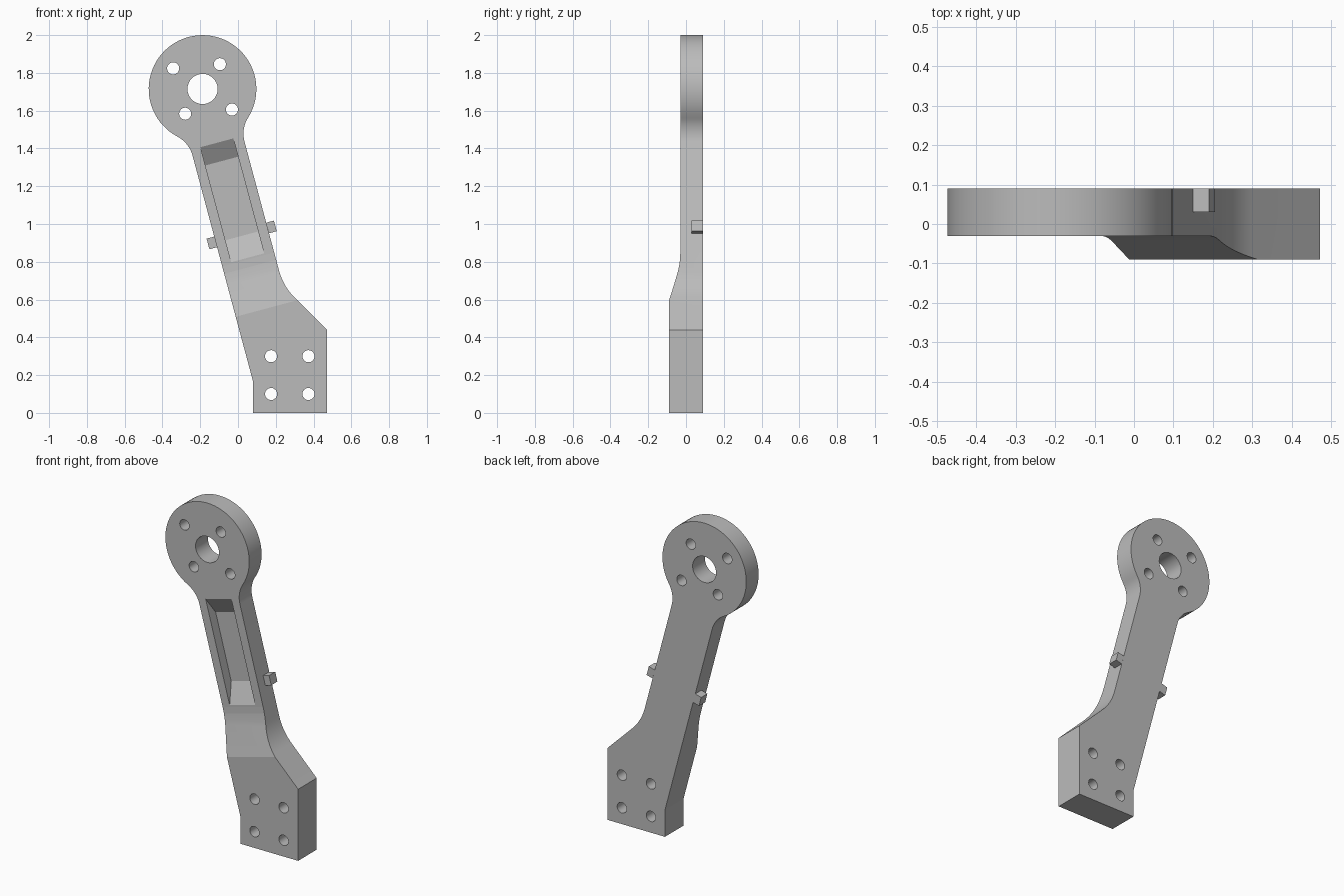
import bpy, bmesh
from math import sin, cos, pi, radians, atan2, sqrt
from mathutils import Vector

if "Cube" in bpy.data.objects:
    bpy.data.objects.remove(bpy.data.objects["Cube"])

TILT = radians(15)
BACK, FRONT, BASE_FRONT = 0.09, -0.03, -0.09
MID, HALF = 0.2625, 0.1425          # arm centre line and half width
HEAD_V, HEAD_R, NECK_R = 1.705, 0.285, 0.16

grey = bpy.data.materials.new("light grey")
grey.use_nodes = True
COLOUR = (0.5, 0.5, 0.5, 1)
grey.diffuse_color = COLOUR
grey.node_tree.nodes["Principled BSDF"].inputs["Base Color"].default_value = COLOUR


def tilted(u, y, v):
    """Point across the arm (u), in depth (y) and along the arm (v)."""
    return Vector((u * cos(TILT) - v * sin(TILT), y, u * sin(TILT) + v * cos(TILT)))


def arc(cu, cv, r, a, b, n):
    return [(cu + r * cos(a + (b - a) * i / n), cv + r * sin(a + (b - a) * i / n))
            for i in range(n + 1)]


def solid(name, prisms):
    """Object made of prisms, each a polygon swept along a vector."""
    bm = bmesh.new()
    for points, sweep in prisms:
        face = bm.faces.new([bm.verts.new(p) for p in points])
        new = bmesh.ops.extrude_face_region(bm, geom=[face])["geom"]
        bmesh.ops.translate(bm, vec=sweep,
                            verts=[g for g in new if isinstance(g, bmesh.types.BMVert)])
    bmesh.ops.recalc_face_normals(bm, faces=bm.faces)
    mesh = bpy.data.meshes.new(name)
    bm.to_mesh(mesh)
    bm.free()
    mesh.materials.append(grey)
    obj = bpy.data.objects.new(name, mesh)
    bpy.context.collection.objects.link(obj)
    return obj


def cut(target, cutter):
    cutter.hide_render = True
    mod = target.modifiers.new("cut", "BOOLEAN")
    mod.operation, mod.solver, mod.object = "DIFFERENCE", "EXACT", cutter
    bpy.context.view_layer.objects.active = target
    bpy.ops.object.modifier_apply(modifier=mod.name)
    bpy.data.objects.remove(cutter)


# Outline: base plate, elbow fillet, neck fillets and round head
drop = sqrt((HEAD_R + NECK_R) ** 2 - (HALF + NECK_R) ** 2)
lean = atan2(drop, HALF + NECK_R)
neck = arc(MID + HALF + NECK_R, HEAD_V - drop, NECK_R, pi, pi - lean, 10)
head = arc(MID, HEAD_V, HEAD_R, -lean, pi + lean, 56)
left_neck = [(2 * MID - u, v) for u, v in reversed(neck)]
upper = [tilted(u, BACK, v) for u, v in neck + head[1:-1] + left_neck]

a, b, c = Vector((0.30, 0.61)), Vector((0.239, 0.671)), Vector((0.216, 0.758))
elbow = [a * (1 - t) ** 2 + b * 2 * t * (1 - t) + c * t * t
         for t in [i / 10 for i in range(11)]]
lower = [(0.08, 0), (0.472, 0), (0.472, 0.44)] + [tuple(p) for p in elbow]
outline = [Vector((x, BACK, z)) for x, z in lower] + upper + [Vector((0.08, BACK, 0.165))]
arm = solid("motor_arm", [(outline, Vector((0, BASE_FRONT - BACK, 0)))])

# Thin the arm above the base, with a ramp easing into the flat
ramp = [(BASE_FRONT, 0.495), (-0.042, 0.67), (-0.036, 0.70), (-0.032, 0.73),
        (FRONT, 0.77), (FRONT, 2.3), (-0.3, 2.3), (-0.3, 0.495)]
across = tilted(2, 0, 0)
cut(arm, solid("ramp_cutter", [([tilted(-0.7, y, v) for y, v in ramp], across)]))

# Groove with sloping ends along the arm
groove = [(FRONT, 0.78), (0.03, 0.90), (0.03, 1.31), (FRONT, 1.41), (-0.2, 1.41), (-0.2, 0.78)]
cut(arm, solid("groove_cutter", [([tilted(0.172, y, v) for y, v in groove],
                                  tilted(0.18, 0, 0))]))

# Shaft hole, crossed head bolt holes and base bolt holes
hub = tilted(MID, 0, HEAD_V)
holes = [(hub.x, hub.z, 0.08)]
for angle, reach in ((145, 0.19), (325, 0.19), (55, 0.16), (235, 0.16)):
    t = radians(angle)
    holes.append((hub.x + reach * cos(t), hub.z + reach * sin(t), 0.032))
holes += [(x, z, 0.032) for x in (0.175, 0.373) for z in (0.10, 0.30)]
cut(arm, solid("hole_cutter", [
    ([Vector((x, -0.4, z)) for x, z in arc(cx, cz, r, 0, 2 * pi, 32)[:-1]], Vector((0, 0.8, 0)))
    for cx, cz, r in holes]))

# Small tabs on both edges of the arm
for name, u in (("left_tab", MID + HALF), ("right_tab", MID - HALF - 0.042)):
    corners = [(u, 0.876), (u + 0.042, 0.876), (u + 0.042, 0.934), (u, 0.934)]
    solid(name, [([tilted(p, BACK, v) for p, v in corners], Vector((0, -0.06, 0)))])

# Smooth the curved walls, keep the plates flat
bpy.ops.object.select_all(action="DESELECT")
arm.select_set(True)
bpy.context.view_layer.objects.active = arm
bpy.ops.object.shade_smooth_by_angle(angle=radians(14))
for face in arm.data.polygons:
    if abs(face.normal.y) > 0.995:
        face.use_smooth = False
